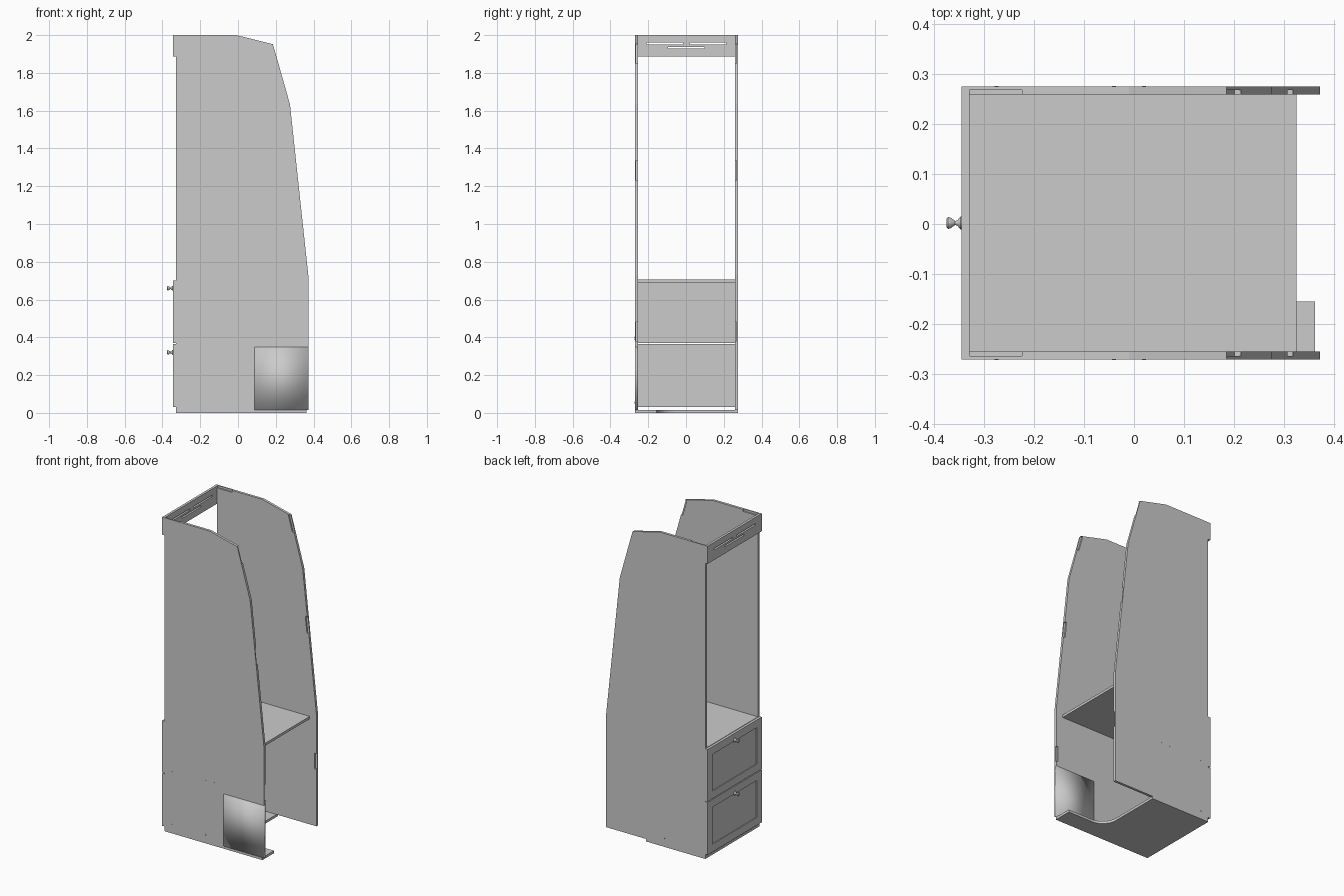
import bpy, bmesh, math
from mathutils import Vector, Matrix

if "Cube" in bpy.data.objects:
    bpy.data.objects.remove(bpy.data.objects["Cube"])

T = 0.016
Y_FRONT, Y_BACK = -0.271, 0.275      # outer faces of the two side panels
X_BACK = -0.329


def add_object(name, bm):
    bmesh.ops.recalc_face_normals(bm, faces=bm.faces)
    me = bpy.data.meshes.new(name)
    bm.to_mesh(me)
    bm.free()
    ob = bpy.data.objects.new(name, me)
    bpy.context.collection.objects.link(ob)
    return ob


def box_bm(x, y, z):
    bm = bmesh.new()
    bmesh.ops.create_cube(bm, size=1)
    for v in bm.verts:
        v.co = Vector([(r[0] + r[1]) / 2 + c * (r[1] - r[0]) for r, c in zip((x, y, z), v.co)])
    return bm


def box(name, x, y, z):
    return add_object(name, box_bm(x, y, z))


def extrude(name, pts, offset):
    bm = bmesh.new()
    face = bm.faces.new([bm.verts.new(p) for p in pts])
    res = bmesh.ops.extrude_face_region(bm, geom=[face])
    bmesh.ops.translate(bm, vec=offset, verts=[g for g in res["geom"] if isinstance(g, bmesh.types.BMVert)])
    return add_object(name, bm)


def cut(ob, cutters):
    bpy.context.view_layer.objects.active = ob
    for c in cutters:
        mod = ob.modifiers.new("cut", 'BOOLEAN')
        mod.operation = 'DIFFERENCE'
        mod.solver = 'EXACT'
        mod.object = c
        bpy.ops.object.modifier_apply(modifier=mod.name)
        bpy.data.objects.remove(c)


def smooth(ob):
    bpy.ops.object.select_all(action='DESELECT')
    ob.select_set(True)
    bpy.context.view_layer.objects.active = ob
    bpy.ops.object.shade_smooth_by_angle(angle=math.radians(35))


# Side panels: tapered profile, the front one notched for the corner plate
outline = [(X_BACK, 2), (-0.01, 2), (0.185, 1.952), (0.275, 1.634), (0.372, 0.73)]
notch = [(0.372, 0.35), (0.088, 0.35), (0.088, T), (X_BACK, T)]
plain = [(0.372, T), (X_BACK, T)]


def pocket(x_edge_top, x_edge_bottom, z0, z1, ya, yb):
    w = 0.013
    pts = [(x_edge_bottom - w, ya, z0), (x_edge_bottom + 0.05, ya, z0),
           (x_edge_top + 0.05, ya, z1), (x_edge_top - w, ya, z1)]
    return extrude("pocket_cutter", pts, (0, yb - ya, 0))


for name, y0, tail, inner in (("front_side_panel", Y_FRONT, notch, 1), ("back_side_panel", Y_BACK - T, plain, -1)):
    panel = extrude(name, [(x, y0, z) for x, z in outline + tail], (0, T, 0))
    face = y0 + T if inner > 0 else y0
    ya, yb = sorted((face - inner * 0.009, face + inner * 0.01))
    cut(panel, [
        pocket(0.186, 0.214, 1.85, 1.951, ya, yb),
        pocket(0.307, 0.318, 1.23, 1.335, ya, yb),
        pocket(0.372, 0.372, 0.38, 0.48, ya, yb),
        box("top_pocket_cutter", (X_BACK - 0.05, -0.224), (ya, yb), (1.987, 2.05)),
    ])

# Corner plate filling the notch, softly shaded
plate = box("corner_plate", (0.088, 0.372), (Y_FRONT, Y_FRONT + T), (T, 0.35))
for p in plate.data.polygons:
    p.use_smooth = True

# L-shaped base board with a rounded inner corner
r, cx, cy = 0.1, 0.09, -0.155
base_pts = [(X_BACK, Y_FRONT), (0.362, Y_FRONT), (0.362, cy)]
for i in range(13):
    a = math.radians(270 - 90 * i / 12)
    base_pts.append((cx + r + r * math.cos(a), cy + r + r * math.sin(a)))
base_pts += [(cx, Y_BACK), (X_BACK, Y_BACK)]
extrude("base_board", [(x, y, 0) for x, y in base_pts], (0, 0, T))

# Shelf
box("shelf", (X_BACK, 0.325), (Y_FRONT + T, Y_BACK - T), (0.689, 0.705))

# Top rail with three slots
rail = box("top_rail", (X_BACK - T, X_BACK), (Y_FRONT, Y_BACK), (1.887, 2))
cut(rail, [box("slot_cutter", (-0.4, -0.3), (y - 0.096, y + 0.096), (z - 0.005, z + 0.005))
           for y, z in ((-0.112, 1.955), (0.116, 1.955), (0.002, 1.933))])

# Drawer fronts with recessed centres, and turned knobs
for name, z0, z1, kz in (("lower", 0.03, 0.365, 0.32), ("upper", 0.37, 0.702, 0.66)):
    bm = box_bm((X_BACK - T, X_BACK), (Y_FRONT, Y_BACK), (z0, z1))
    front = min(bm.faces, key=lambda f: f.calc_center_median().x)
    bmesh.ops.inset_region(bm, faces=[front], thickness=0.07, depth=0)
    res = bmesh.ops.extrude_face_region(bm, geom=[front])
    bmesh.ops.translate(bm, vec=(0.005, 0, 0), verts=[g for g in res["geom"] if isinstance(g, bmesh.types.BMVert)])
    bmesh.ops.delete(bm, geom=[front], context='FACES_ONLY')
    add_object(name + "_drawer_front", bm)

    profile = [(-0.375, 0), (-0.375, 0.009), (-0.372, 0.012), (-0.368, 0.011), (-0.358, 0.004),
               (-0.354, 0.005), (-0.347, 0.013), (-0.344, 0.013), (-0.344, 0.004),
               (-0.329, 0.004), (-0.329, 0.018), (-0.325, 0.018), (-0.325, 0)]
    bm = bmesh.new()
    vs = [bm.verts.new((x, 0.002, kz + rad)) for x, rad in profile]
    es = [bm.edges.new(p) for p in zip(vs, vs[1:])]
    bmesh.ops.spin(bm, geom=vs + es, cent=(0, 0.002, kz), axis=(1, 0, 0), angle=math.tau, steps=24)
    bmesh.ops.remove_doubles(bm, verts=bm.verts, dist=0.0001)
    smooth(add_object(name + "_knob", bm))

# Small screw heads on both outer sides
for side, y in (("front", Y_FRONT), ("back", Y_BACK)):
    for i, (x, z) in enumerate(((-0.275, 0.39), (-0.04, 0.4), (0.02, 0.4), (-0.275, 0.055), (-0.04, 0.055))):
        bm = bmesh.new()
        bmesh.ops.create_cone(bm, cap_ends=True, segments=12, radius1=0.004, radius2=0.004, depth=0.003,
                              matrix=Matrix.Translation((x, y, z)) @ Matrix.Rotation(math.pi / 2, 4, 'X'))
        smooth(add_object(f"{side}_screw_{i + 1}", bm))
